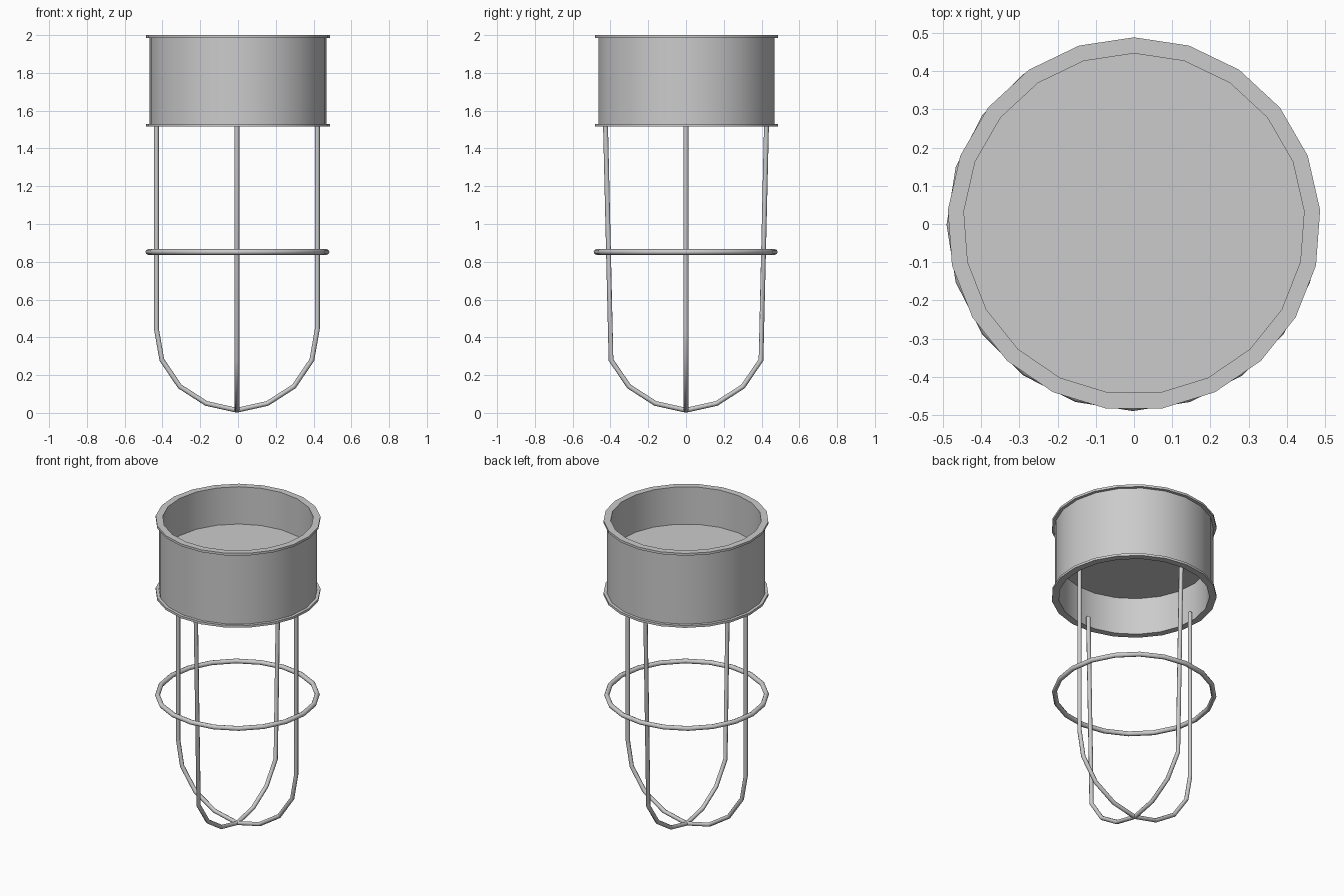
import bpy, bmesh, math
from mathutils import Vector

if "Cube" in bpy.data.objects:
    bpy.data.objects.remove(bpy.data.objects["Cube"])

SIDES = 21
WIRE_R = 0.013
CX = -0.006          # wire cage sits slightly off centre


def finish(obj, angle=35):
    bpy.ops.object.select_all(action='DESELECT')
    obj.select_set(True)
    bpy.context.view_layer.objects.active = obj
    bpy.ops.object.shade_smooth_by_angle(angle=math.radians(angle))


def mesh_object(name, bm):
    mesh = bpy.data.meshes.new(name)
    bm.to_mesh(mesh)
    bm.free()
    obj = bpy.data.objects.new(name, mesh)
    bpy.context.collection.objects.link(obj)
    return obj


def ring_points(bm, r, z):
    # one corner points to +y
    step = 2 * math.pi / SIDES
    return [bm.verts.new((r * math.sin(i * step), r * math.cos(i * step), z))
            for i in range(SIDES)]


def lathe(name, profile):
    bm = bmesh.new()
    rings = [ring_points(bm, r, z) for r, z in profile]
    for a, b in zip(rings, rings[1:] + rings[:1]):
        for i in range(SIDES):
            j = (i + 1) % SIDES
            bm.faces.new((a[i], a[j], b[j], b[i]))
    bmesh.ops.recalc_face_normals(bm, faces=bm.faces)
    return mesh_object(name, bm)


def wire(name, half, axis):
    # mirrored half profile (distance, height) swept as a thin rod
    path = [(-d, z) for d, z in half] + [(d, z) for d, z in reversed(half[:-1])]
    curve = bpy.data.curves.new(name, 'CURVE')
    curve.dimensions = '3D'
    curve.bevel_depth = WIRE_R
    curve.bevel_resolution = 2
    curve.use_fill_caps = True
    spline = curve.splines.new('POLY')
    spline.points.add(len(path) - 1)
    for p, (d, z) in zip(spline.points, path):
        v = Vector((CX, 0, z)) + axis * d
        p.co = (*v, 1)
    obj = bpy.data.objects.new(name, curve)
    bpy.context.collection.objects.link(obj)
    bpy.ops.object.select_all(action='DESELECT')
    obj.select_set(True)
    bpy.context.view_layer.objects.active = obj
    bpy.ops.object.convert(target='MESH')
    finish(bpy.context.object, 50)


# Cup wall with a thin lip at top and bottom
wall = lathe("cup_wall", [
    (0.446, 2.0), (0.488, 2.0), (0.488, 1.985), (0.469, 1.985),
    (0.469, 1.53), (0.488, 1.53), (0.488, 1.515), (0.446, 1.515)])
finish(wall)

# Partition disc half way up the cup
bm = bmesh.new()
bm.faces.new(list(reversed(ring_points(bm, 0.447, 1.757))))
mesh_object("cup_floor", bm)

# Two crossing U-shaped cage wires
bend = [(0.302, 0.14), (0.162, 0.05), (0.0, 0.014)]
wire("cage_wire_side", [(0.426, 1.565), (0.426, 0.445), (0.397, 0.28)] + bend,
     Vector((1, 0, 0)))
wire("cage_wire_front", [(0.427, 1.565), (0.397, 0.28)] + bend,
     Vector((0, 1, 0)))

# Hoop round the cage
bpy.ops.mesh.primitive_torus_add(
    major_segments=20, minor_segments=8, major_radius=0.472,
    minor_radius=0.015, location=(-0.003, -0.002, 0.852))
hoop = bpy.context.object
hoop.name = "cage_hoop"
finish(hoop, 50)
